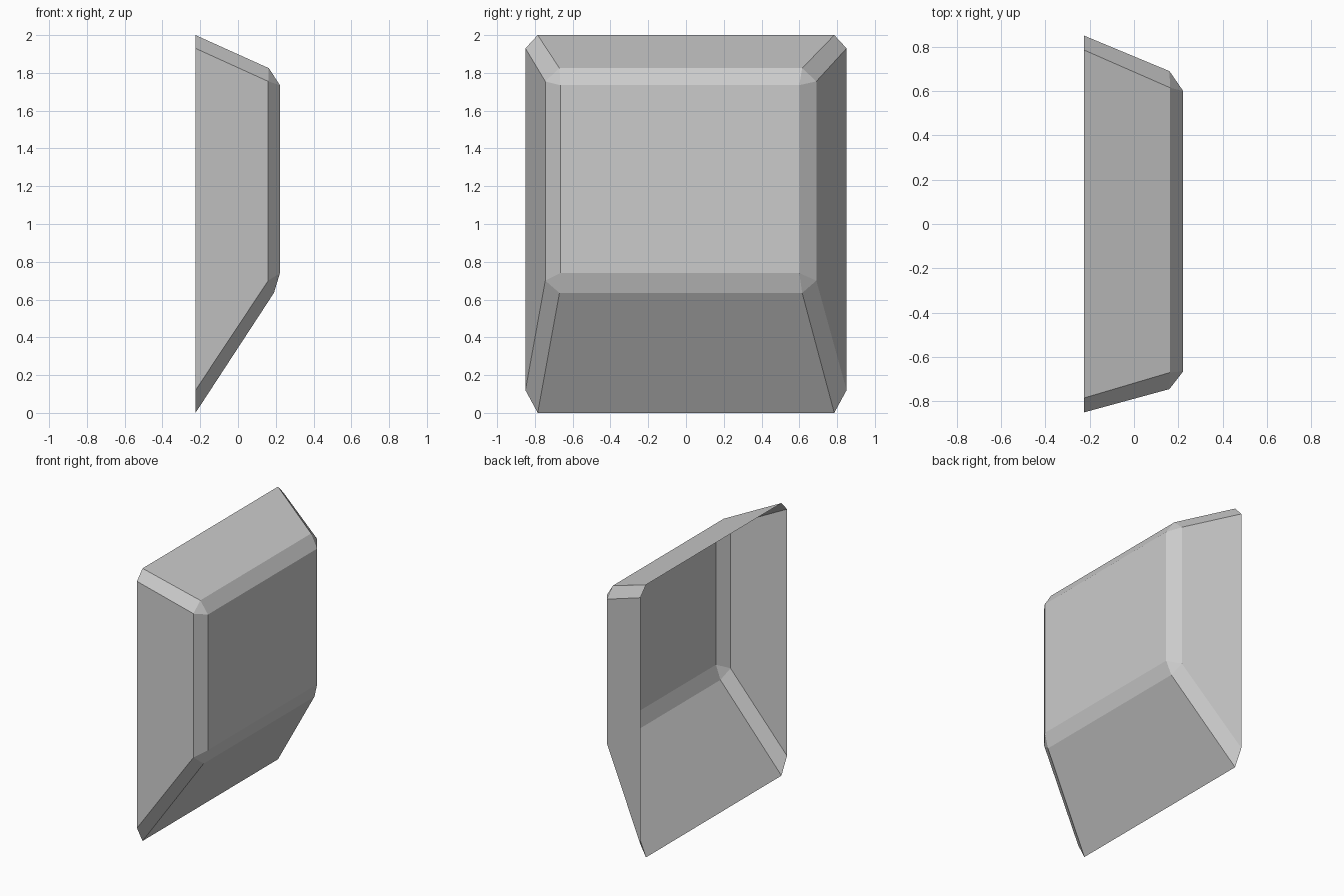
import bpy
import bmesh

cube = bpy.data.objects.get("Cube")
if cube:
    bpy.data.objects.remove(cube, do_unlink=True)

# Plain grey material
grey = bpy.data.materials.new("plain_grey")
grey.use_nodes = True
colour = (0.6, 0.6, 0.6, 1)
grey.diffuse_color = colour
grey.node_tree.nodes["Principled BSDF"].inputs["Base Color"].default_value = colour


def clipped_ring(bm, right, left, side_x, side_z, cap_y, top, bottom):
    """Eight-point rectangle with cut corners, counter-clockwise from +x."""
    (y0, y1), (z0, z1), (c0, c1) = (right, left), side_z, cap_y
    (tx, tz), (bx, bz) = top, bottom
    points = [(side_x, y1, z1), (tx, c1, tz), (tx, c0, tz), (side_x, y0, z1),
              (side_x, y0, z0), (bx, c0, bz), (bx, c1, bz), (side_x, y1, z0)]
    return [bm.verts.new(p) for p in points]


def bridge(bm, outer, inner):
    """Join two rings; repeated corners turn quads into triangles."""
    count = len(outer)
    for i in range(count):
        j = (i + 1) % count
        loop = dict.fromkeys([outer[i], outer[j], inner[j], inner[i]])
        bm.faces.new(list(loop))


bm = bmesh.new()

# Open rim and shoulder where the sloping walls end
rim = clipped_ring(bm, -0.85, 0.85, -0.225, (0.12, 1.93), (-0.785, 0.785),
                   (-0.225, 2.0), (-0.225, 0.0))
shoulder = clipped_ring(bm, -0.745, 0.69, 0.16, (0.70, 1.755), (-0.67, 0.615),
                        (0.163, 1.825), (0.19, 0.635))

# Flat panel, framed by the bevel
corners = [bm.verts.new((0.222, y, z)) for y, z in
           ((0.60, 1.735), (-0.665, 1.735), (-0.665, 0.74), (0.60, 0.74))]
panel = [corner for corner in corners for _ in range(2)]

bridge(bm, rim, shoulder)
bridge(bm, shoulder, panel)
bm.faces.new(corners)

mesh = bpy.data.meshes.new("open_shell")
bm.to_mesh(mesh)
bm.free()
mesh.materials.append(grey)
shell = bpy.data.objects.new("open_shell", mesh)
bpy.context.collection.objects.link(shell)
